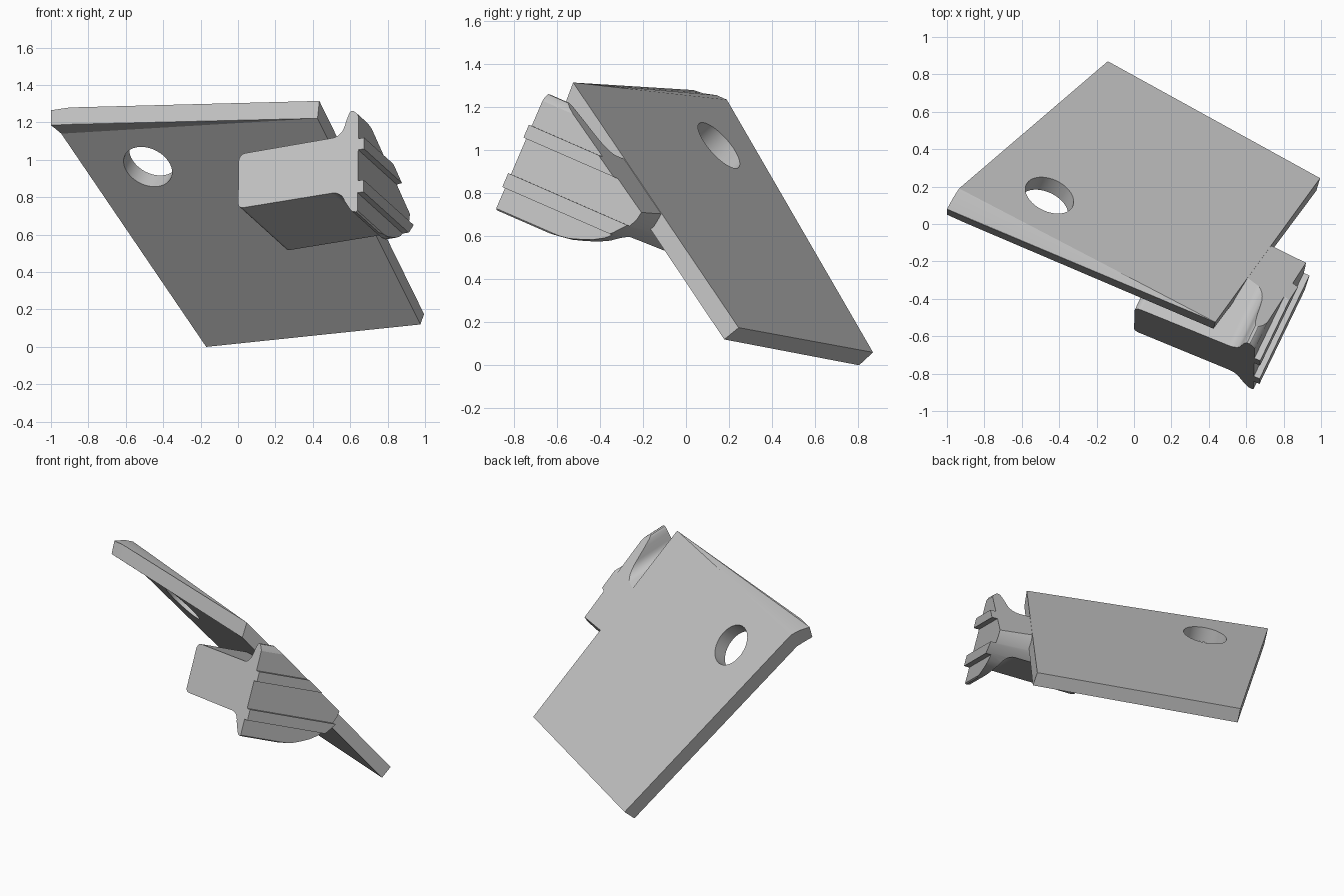
import bpy, bmesh, math
from mathutils import Vector, Matrix

cube = bpy.data.objects.get("Cube")
if cube:
    bpy.data.objects.remove(cube, do_unlink=True)

steel = bpy.data.materials.new("plain grey")
steel.use_nodes = True
GREY = (0.54, 0.54, 0.54, 1)
steel.diffuse_color = GREY
steel.node_tree.nodes["Principled BSDF"].inputs["Base Color"].default_value = GREY


def add_object(name, bm, matrix=None):
    if matrix:
        bm.transform(matrix)
    bmesh.ops.recalc_face_normals(bm, faces=bm.faces)
    mesh = bpy.data.meshes.new(name)
    bm.to_mesh(mesh)
    bm.free()
    mesh.materials.append(steel)
    ob = bpy.data.objects.new(name, mesh)
    bpy.context.scene.collection.objects.link(ob)
    return ob


def prism(name, profile, shift, matrix=None):
    """Extrude a closed 3D outline along a vector."""
    bm = bmesh.new()
    face = bm.faces.new([bm.verts.new(p) for p in profile])
    grown = bmesh.ops.extrude_face_region(bm, geom=[face], use_keep_orig=True)["geom"]
    bmesh.ops.translate(bm, vec=shift, verts=[g for g in grown if isinstance(g, bmesh.types.BMVert)])
    return add_object(name, bm, matrix)


def rod(name, radius, length, matrix):
    bm = bmesh.new()
    bmesh.ops.create_cone(bm, cap_ends=True, segments=48, radius1=radius, radius2=radius, depth=length)
    return add_object(name, bm, matrix)


def frame(x, y, z, origin):
    m = Matrix((x, y, z)).transposed().to_4x4()
    m.translation = origin
    return m


def cut(ob, operation, tool):
    """Apply a boolean and remove its cutter."""
    tool.hide_render = True
    mod = ob.modifiers.new(operation, "BOOLEAN")
    mod.operation, mod.object, mod.solver = operation, tool, "EXACT"
    bpy.context.view_layer.update()
    graph = bpy.context.evaluated_depsgraph_get()
    mesh = bpy.data.meshes.new_from_object(ob.evaluated_get(graph))
    ob.modifiers.clear()
    ob.data = mesh
    bpy.data.objects.remove(tool, do_unlink=True)


def finish(ob):
    bpy.ops.object.select_all(action="DESELECT")
    ob.select_set(True)
    bpy.context.view_layer.objects.active = ob
    bpy.ops.object.shade_smooth_by_angle(angle=math.radians(25))
    # Keep the broad faces flat beside the smooth bends
    ob.modifiers.new("flat faces", "WEIGHTED_NORMAL").keep_sharp = True


# Sloping plate with a slightly flattened upper lip
top = [(-.14, .87, .06), (.995, .245, .175), (.435, -.525, 1.315),
       (-.9, .035, 1.28), (-1, .08, 1.265), (-.965, .143, 1.256), (-.935, .19, 1.235)]
bottom = [(-.17, .805, 0), (.975, .178, .12), (.425, -.56, 1.222),
          (-.9, .005, 1.19), (-1, .05, 1.185), (-.972, .095, 1.163), (-.945, .14, 1.14)]
bm = bmesh.new()
layers = [[bm.verts.new(p) for p in ring] for ring in (top, bottom)]
for ring in layers:
    bm.faces.new((ring[0], ring[1], ring[2], ring[6]))
    for i in (3, 4, 5):
        bm.faces.new((ring[2], ring[i], ring[i + 1]))
for i in range(7):
    j = (i + 1) % 7
    bm.faces.new((layers[0][i], layers[0][j], layers[1][j], layers[1][i]))
plate = add_object("sloping_plate", bm)

# Plate axes, used for the round hole and for trimming the bracket
corner = Vector(top[0])
along = (Vector(top[1]) - corner).normalized()
normal = (Vector(top[2]) - Vector(top[1])).cross(along).normalized()
rise = normal.cross(along)
hole_frame = frame(along, rise, normal, Vector((-.453, .15, 1.02)))
cut(plate, "DIFFERENCE", rod("plate_hole_cutter", .137, .5, hole_frame))
finish(plate)

# Bracket axes: across, up and depth
across = Vector((.914, -.376, .149)).normalized()
depth = Vector((0, .4, .917)).cross(across).normalized()
up = across.cross(depth)
bracket_frame = frame(across, up, depth, Vector((0, -.57, .74)))


def arc(cx, cy, r, start, end, steps=6):
    return [(cx + r * math.cos(math.radians(start + (end - start) * k / steps)),
             cy + r * math.sin(math.radians(start + (end - start) * k / steps)))
            for k in range(steps + 1)]


# Bracket section: thick tongue, flared head and two ribs
section = arc(.04, .276, .04, 180, 90)
section += arc(.545, .396, .075, -90, -15)
section += [(.632, .42), (.645, .45), (.655, .46), (.67, .458), (.69, .44), (.7, .42)]
for high, low in ((.293, .228), (.048, -.022)):
    section += [(.7, high), (.734, high), (.734, low), (.7, low)]
section += [(.7, -.125), (.692, -.132), (.67, -.126), (.657, -.112)]
section += arc(.55, -.075, .075, 15, 90)
section += arc(.03, .03, .03, 270, 180)
bracket = prism("ribbed_bracket", [(a, b, 0) for a, b in section], (0, 0, .9), bracket_frame)

# Rounded far end of the bracket
end_curve = [(-.2, -.1), (-.2, .2), (-.132, .3), (-.118, .4), (-.1, .456), (-.078, .515),
             (-.05, .565), (-.01, .61), (.04, .655), (.09, .68), (.15, .69), (.6, .69), (.6, -.1)]
cut(bracket, "INTERSECT",
    prism("end_cutter", [(-.3, b, d) for b, d in end_curve], (1.4, 0, 0), bracket_frame))

# Trim flush with the plate's upper surface
trim = [(-2, -2, -.003), (3, -2, -.003), (3, 3, -.003), (-2, 3, -.003)]
cut(bracket, "DIFFERENCE",
    prism("trim_cutter", trim, (0, 0, 2), frame(along, rise, normal, corner)))

# Blind hole in the underside of the tongue
bore = bracket_frame @ Matrix.Translation((.296, 0, .33)) @ Matrix.Rotation(math.pi / 2, 4, "X")
cut(bracket, "DIFFERENCE", rod("bore_cutter", .09, .46, bore))
finish(bracket)
